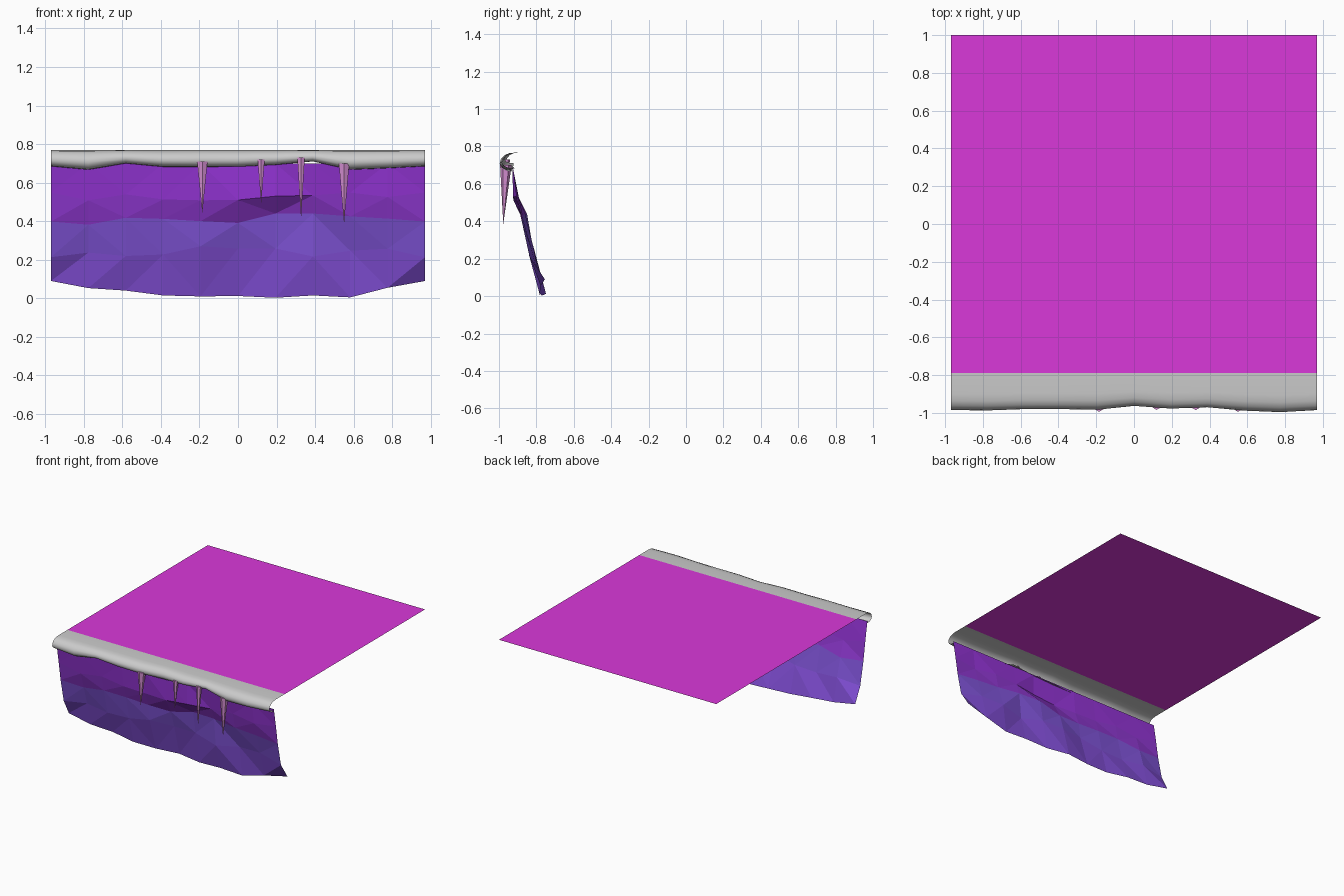
import bpy, bmesh, random
from math import pi

if "Cube" in bpy.data.objects:
    bpy.data.objects.remove(bpy.data.objects["Cube"])

random.seed(4)
W = 0.97
COLS = 11
XS = [-W + 2 * W * i / (COLS - 1) for i in range(COLS)]


def material(name, rgb):
    m = bpy.data.materials.new(name)
    m.diffuse_color = (*rgb, 1)
    m.use_nodes = True
    m.node_tree.nodes["Principled BSDF"].inputs["Base Color"].default_value = m.diffuse_color
    return m


def make(name, bm, mats=(), smooth=False):
    me = bpy.data.meshes.new(name)
    for f in bm.faces:
        f.smooth = smooth
    bm.to_mesh(me)
    bm.free()
    ob = bpy.data.objects.new(name, me)
    bpy.context.collection.objects.link(ob)
    for m in mats:
        me.materials.append(m)
    return ob


def skin(rows, band=False):
    """Join successive rows of points into a sheet."""
    bm = bmesh.new()
    vs = [[bm.verts.new(p) for p in r] for r in rows]
    for j in range(len(vs) - 1):
        for i in range(len(vs[j]) - 1):
            f = bm.faces.new((vs[j][i], vs[j + 1][i], vs[j + 1][i + 1], vs[j][i + 1]))
            if band:
                f.material_index = j
    return bm


# Flat top ground
TOP = 0.768
make("top_ground", skin([[(-W, 1, TOP), (W, 1, TOP)], [(-W, -0.79, TOP), (W, -0.79, TOP)]]),
     [material("magenta", (0.70, 0.04, 0.70))])

# Rolled lip: profile swept along x, front and lower edge wander per column
front = [-.985, -.987, -.98, -.98, -.983, -.963, -.977, -.97, -.988, -.996, -.985]
low = [.685, .667, .70, .682, .682, .682, .692, .71, .667, .675, .685]
profile = [(0, 0), (.56, 0), (.75, .04), (.88, .16), (.97, .38), (1, .62), (.95, .85), (.84, .98), (.72, 1)]
make("rolled_lip", skin([[(x, -.79 + t * (f + .79), TOP + d * (l - TOP))
                          for x, f, l in zip(XS, front, low)] for t, d in profile]), smooth=True)

# Rocky overhanging wall, receding towards its foot
foot = [.09, .053, .04, .015, .01, .012, .003, .015, .005, .055, .09]
levels = [(-.928, .70, 0), (-.907, .53, .012), (-.868, .41, .014), (-.825, .23, .014)]
rows = []
for y, z, j in levels:
    r = [[x, y + random.uniform(-j, j), z + random.uniform(-j, j) * 2.2] for x in XS]
    r[-1][1:] = r[0][1:]
    rows.append(r)
rows[1][6][1:] = [-.925, .53]
rows[1][5][1:] = [-.922, .51]
rows[2][6][1:] = [-.85, .44]
rows[2][7][1:] = [-.86, .44]
rows[3][4][1:] = [-.85, .27]
rows.append([(x, -.765 + random.uniform(-.018, .018), z) for x, z in zip(XS, foot)])
bm = skin(rows, True)
bmesh.ops.triangulate(bm, faces=bm.faces[:])
make("rock_wall", bm, [material("violet", (.30, .035, .68)), material("indigo_violet", (.28, .04, .65)),
                       material("blue_indigo", (.22, .09, .70)), material("deep_indigo", (.23, .08, .70))])

# Hanging spikes
pink = material("spike_pink", (.68, .28, .66))
for n, (x, zt, zb, r) in enumerate([(-.185, .71, .44, .031), (.12, .72, .49, .021),
                                    (.327, .73, .41, .022), (.55, .70, .385, .031)]):
    bm = bmesh.new()
    bmesh.ops.create_cone(bm, cap_ends=True, segments=6, radius1=0, radius2=r, depth=zt - zb)
    bmesh.ops.translate(bm, verts=bm.verts, vec=(x, -.963, (zt + zb) / 2))
    for v in bm.verts:
        if v.co.z < zb + .01:
            v.co.y = -.977
    make(f"spike_{n + 1}", bm, [pink])
